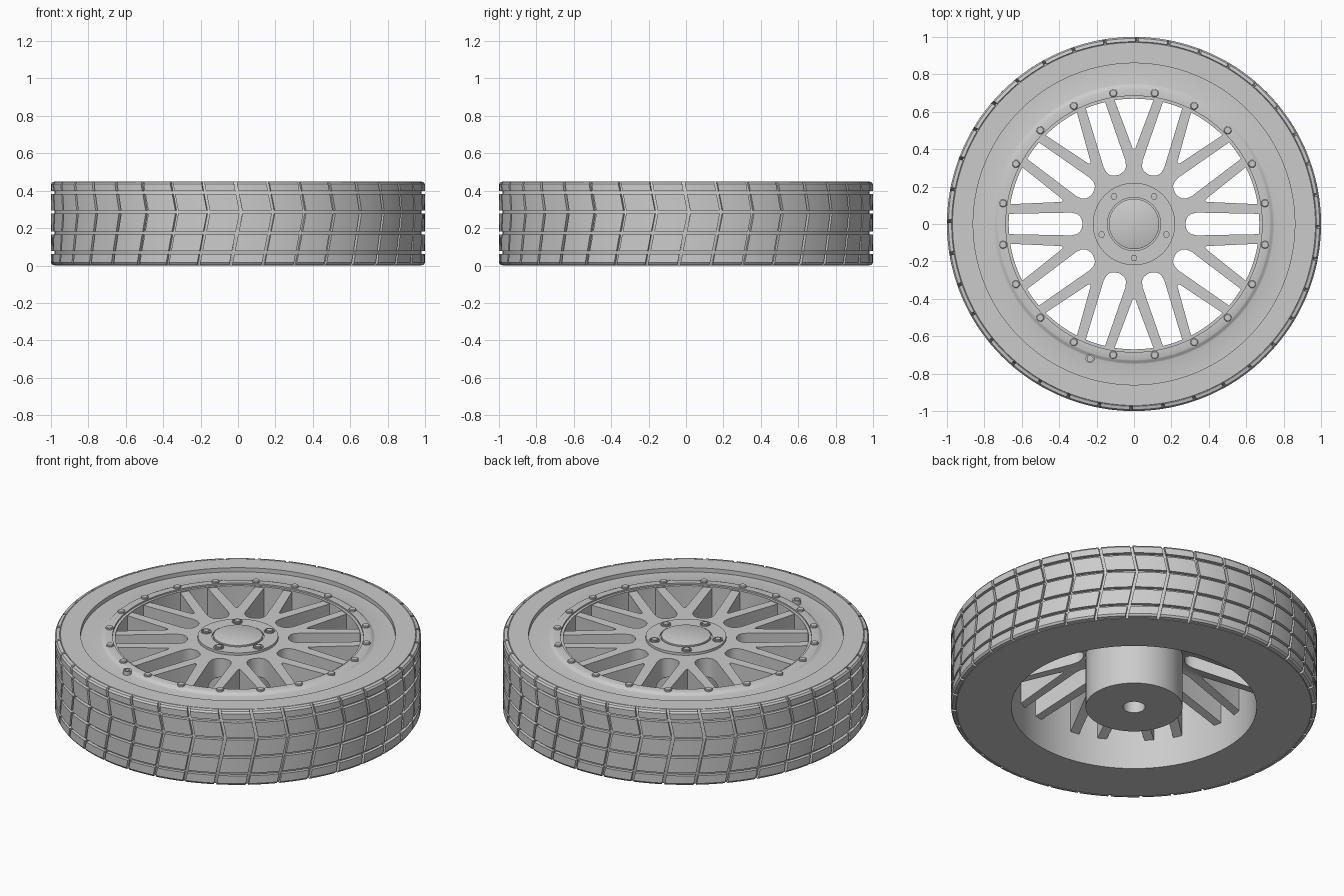
import bpy, bmesh, math
from math import cos, sin, pi, radians
from mathutils import Matrix, Vector

old = bpy.data.objects.get("Cube")
if old:
    bpy.data.objects.remove(old, do_unlink=True)

GREY = (0.6, 0.6, 0.6, 1)
mat = bpy.data.materials.new("plain grey")
mat.use_nodes = True
mat.diffuse_color = GREY
bsdf = next(n for n in mat.node_tree.nodes if n.type == 'BSDF_PRINCIPLED')
bsdf.inputs["Base Color"].default_value = GREY


def finish(bm, name, angle=35):
    bmesh.ops.remove_doubles(bm, verts=bm.verts, dist=0.0002)
    mesh = bpy.data.meshes.new(name)
    bm.to_mesh(mesh)
    bm.free()
    mesh.materials.append(mat)
    obj = bpy.data.objects.new(name, mesh)
    bpy.context.collection.objects.link(obj)
    bpy.ops.object.select_all(action='DESELECT')
    obj.select_set(True)
    bpy.context.view_layer.objects.active = obj
    bpy.ops.object.shade_smooth_by_angle(angle=radians(angle))
    return obj


def spin(bm, profile, steps, centre=(0, 0)):
    """Revolve an (r, z) profile, listed outward, upward, inward."""
    rings = []
    for r, z in profile:
        if r == 0:
            rings.append([bm.verts.new((*centre, z))] * steps)
        else:
            rings.append([bm.verts.new((centre[0] + r * cos(2 * pi * j / steps),
                                        centre[1] + r * sin(2 * pi * j / steps), z))
                          for j in range(steps)])
    for low, high in zip(rings, rings[1:]):
        for j in range(steps):
            k = (j + 1) % steps
            loop = list(dict.fromkeys((low[j], low[k], high[k], high[j])))
            bm.faces.new(loop)


def revolve(name, profile, steps=144):
    bm = bmesh.new()
    spin(bm, profile, steps)
    return finish(bm, name)


def polar(r, a):
    return r * cos(a), r * sin(a)


# Tyre carcass, rim with its raised lip, and hub
revolve("tyre_body", [(.67, 0), (.97, 0), (.98, .02), (.98, .43), (.97, .45),
                      (.86, .45), (.86, .425)])
revolve("rim", [(.86, .425), (.75, .425), (.743, .427), (.733, .436), (.725, .439),
                (.685, .439), (.685, .43), (.67, .43), (.67, 0)])
revolve("hub_barrel", [(0, .12), (.06, .12), (.06, 0), (.265, 0), (.265, .42)], 96)
revolve("hub_face", [(.22, .42), (.22, .44), (.142, .44), (.142, .43),
                     (.134, .43), (.134, .445), (.128, .448), (0, .448)], 96)

# Tread: five rows of blocks, parted by grooves and slanted sipes
BLOCKS, CUTS = 36, 4
GAP = .016
grooves = [.07, .175, .285, .39]


def sipe_shift(z):
    return .017 - .2 * abs(z - .285)


def tread_block(bm, profile, start):
    span = 2 * pi / BLOCKS - GAP
    slices = []
    for j in range(CUTS + 1):
        a = start + span * j / CUTS
        slices.append([bm.verts.new((*polar(r, a + sipe_shift(z)), z)) for r, z in profile])
    n = len(profile)
    for s, t in zip(slices, slices[1:]):
        for i in range(n):
            k = (i + 1) % n
            bm.faces.new((s[i], t[i], t[k], s[k]))
    bm.faces.new(slices[0])
    bm.faces.new(slices[-1][::-1])


bm = bmesh.new()
half = .008
lows = [0] + [g + half for g in grooves]
highs = [g - half for g in grooves] + [.45]
for row, (z0, z1) in enumerate(zip(lows, highs)):
    outline = [(.965, z0), (1, z0), (1, z1), (.965, z1)]
    if row == 0:
        outline[:2] = [(.965, .01), (.975, 0), (.992, .004), (1, .015)]
    if row == 4:
        outline[2:] = [(1, .435), (.992, .446), (.975, .45), (.965, .44)]
    for b in range(BLOCKS):
        tread_block(bm, outline, -pi / 2 + GAP / 2 + 2 * pi * b / BLOCKS)
bmesh.ops.recalc_face_normals(bm, faces=bm.faces)
finish(bm, "tread_blocks", 30)

# Spokes: half a sector, mirrored and repeated ten times
edge = [(.275, 0), (.278, .02), (.287, .04), (.305, .054), (.335, .061),
        (.68, .054), (.68, .105), (.39, .118), (.379, .1232)]
inner = [polar(.2, pi / 10), (.2, 0)]
TOP = .425


def underside(x):
    return .34 - .17 * max(0, x - .2) / .48


bm = bmesh.new()
for sector in range(10):
    turn = Matrix.Rotation(sector * pi / 5, 3, 'Z')
    for side in (1, -1):
        def ring(height):
            return [bm.verts.new(turn @ Vector((x, y * side, height(x)))) for x, y in edge + inner]
        top, low = ring(lambda x: TOP), ring(underside)
        faces = [top, low[::-1]]
        for i in range(len(edge) - 1):
            faces.append([low[i], low[i + 1], top[i + 1], top[i]])
        for f in faces:
            bm.faces.new(f if side > 0 else f[::-1])
bmesh.ops.remove_doubles(bm, verts=bm.verts, dist=.0003)
bmesh.ops.recalc_face_normals(bm, faces=bm.faces)
finish(bm, "spokes")

# Rim bolts
bm = bmesh.new()
for i in range(20):
    spin(bm, [(.021, .43), (.021, .446), (.017, .45), (0, .45)], 12,
         polar(.709, radians(9 + 18 * i)))
finish(bm, "rim_bolts")

# Wheel nuts, each in a raised collar
bm = bmesh.new()
for i in range(5):
    c = polar(.182, radians(72 * i - 90))
    spin(bm, [(.029, .43), (.029, .446), (.023, .446), (.023, .441), (0, .441)], 24, c)
    spin(bm, [(.018, .435), (.018, .45), (0, .45)], 6, c)
finish(bm, "wheel_nuts")

# Air valve
bm = bmesh.new()
spin(bm, [(.024, .42), (.024, .448), (.015, .448), (.015, .43), (0, .43)], 20, (-.235, -.72))
finish(bm, "air_valve")
